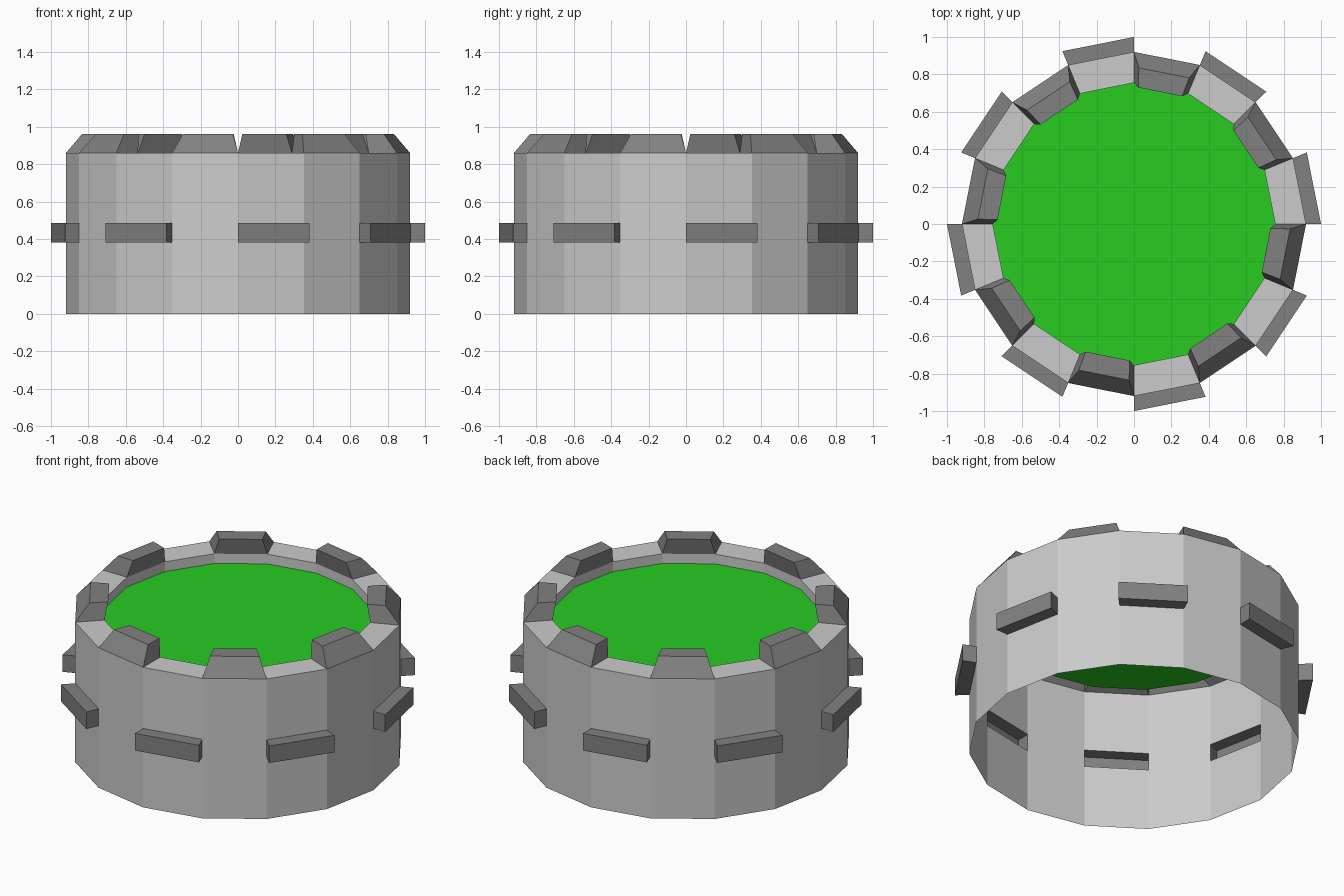
import bpy, bmesh
from math import sin, cos, radians

if "Cube" in bpy.data.objects:
    bpy.data.objects.remove(bpy.data.objects["Cube"])

N, STEP = 16, 22.5
R_OUT, R_IN, R_BAR = 0.92, 0.755, 1.0
Z_RIM, Z_TOP, Z_GREEN = 0.86, 0.96, 0.80
Z_BAR = (0.38, 0.485)


def material(name, color):
    m = bpy.data.materials.new(name)
    m.diffuse_color = (*color, 1)
    m.use_nodes = True
    m.node_tree.nodes["Principled BSDF"].inputs["Base Color"].default_value = m.diffuse_color
    return m


def pt(r, deg, z):
    return (r * cos(radians(deg)), r * sin(radians(deg)), z)


def build(name, polys, mat=None):
    bm = bmesh.new()
    for poly in polys:
        bm.faces.new([bm.verts.new(p) for p in poly])
    bmesh.ops.remove_doubles(bm, verts=bm.verts, dist=1e-4)
    me = bpy.data.meshes.new(name)
    bm.to_mesh(me)
    bm.free()
    ob = bpy.data.objects.new(name, me)
    bpy.context.collection.objects.link(ob)
    if mat:
        me.materials.append(mat)
    return ob


def strip(r0, z0, r1, z1, a, b):
    """Quad between two radius/height pairs over the angles a..b."""
    return [pt(r0, a, z0), pt(r0, b, z0), pt(r1, b, z1), pt(r1, a, z1)]


def loft(low, high):
    """Side faces joining two matching loops, plus the cap on the second."""
    n = len(low)
    sides = [[low[i], low[(i + 1) % n], high[(i + 1) % n], high[i]] for i in range(n)]
    return sides + [high]


dark = material("dark_grey", (0.22, 0.22, 0.22))
green = material("green", (0.02, 0.6, 0.015))

wall, bars, teeth = [], [], []
for i in range(N):
    a, b = i * STEP, (i + 1) * STEP
    # open-bottomed outer wall and the inner lip
    wall.append(strip(R_OUT, 0, R_OUT, Z_BAR[0], a, b))
    wall.append(strip(R_OUT, Z_BAR[1], R_OUT, Z_RIM, a, b))
    wall.append(strip(R_IN, Z_RIM, R_IN, Z_GREEN, a, b))
    if i % 2 == 0:
        # flat rim, and a hollow bar pushed out of the wall
        wall.append(strip(R_OUT, Z_RIM, R_IN, Z_RIM, a, b))
        bars += loft(strip(R_OUT, Z_BAR[0], R_OUT, Z_BAR[1], a, b),
                     strip(R_BAR, Z_BAR[0], R_BAR, Z_BAR[1], a, b))
    else:
        # plain wall, and a tapered tooth raised from the rim
        wall.append(strip(R_OUT, Z_BAR[0], R_OUT, Z_BAR[1], a, b))
        teeth += loft(strip(R_OUT, Z_RIM, R_IN, Z_RIM, a, b),
                      strip(0.835, Z_TOP, 0.73, Z_TOP, a + 1.8, b - 1.8))

build("drum_wall", wall)
build("side_bars", bars, dark)
build("rim_teeth", teeth, dark)

# green surface recessed below the rim
build("green_surface", [[pt(R_IN, i * STEP, Z_GREEN) for i in range(N)]], green)
